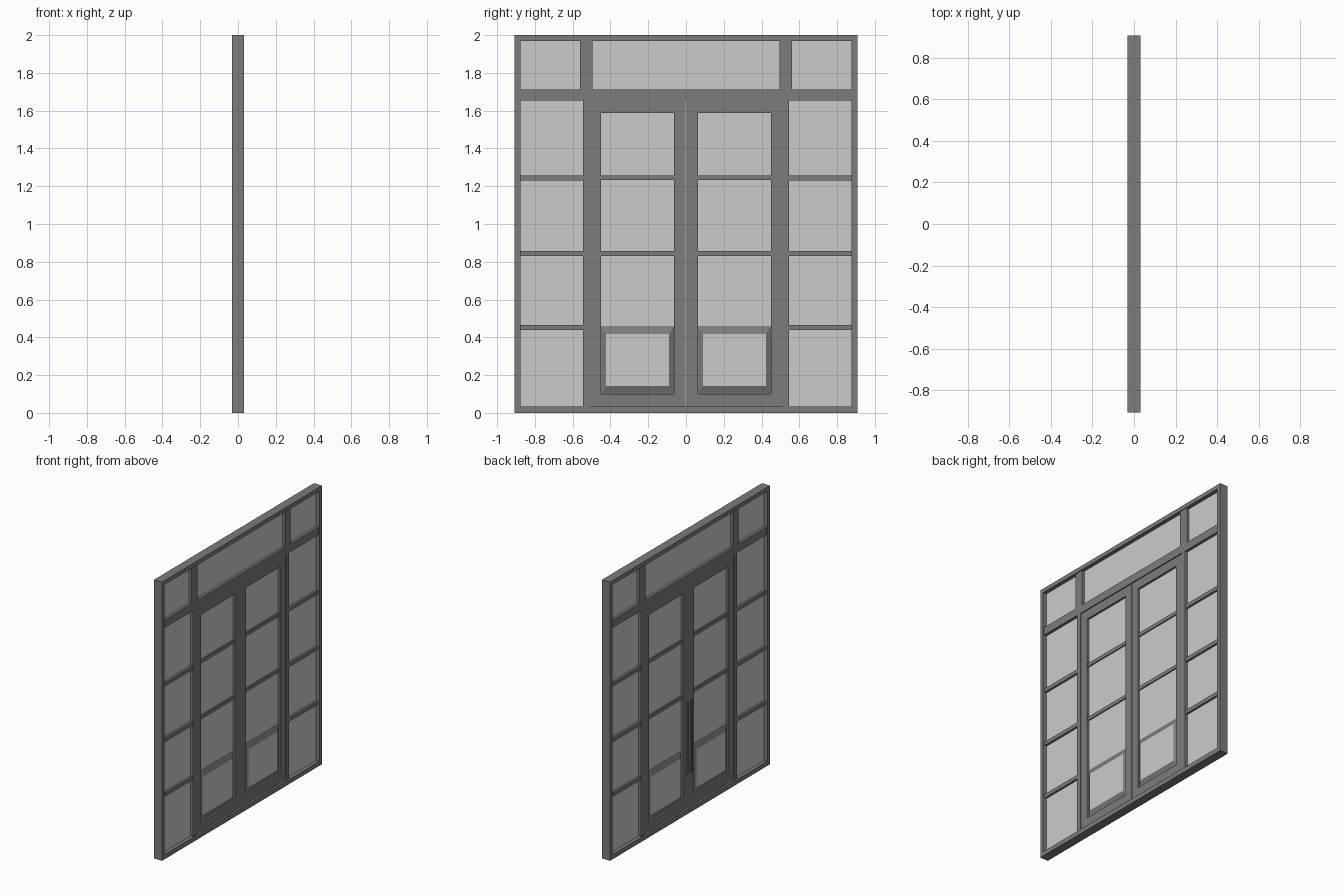
import bpy, bmesh

if "Cube" in bpy.data.objects:
    bpy.data.objects.remove(bpy.data.objects["Cube"])

frame_mat = bpy.data.materials.new("dark_frame")
frame_mat.diffuse_color = (0.2, 0.2, 0.2, 1)
frame_mat.use_nodes = True
frame_mat.node_tree.nodes["Principled BSDF"].inputs["Base Color"].default_value = frame_mat.diffuse_color


def finish(name, bm, mat):
    bmesh.ops.recalc_face_normals(bm, faces=bm.faces)
    me = bpy.data.meshes.new(name)
    bm.to_mesh(me)
    bm.free()
    ob = bpy.data.objects.new(name, me)
    bpy.context.collection.objects.link(ob)
    if mat:
        me.materials.append(mat)
    return ob


def box(name, y0, y1, z0, z1, half, mat=frame_mat, x=0):
    bm = bmesh.new()
    bmesh.ops.create_cube(bm, size=1)
    for v in bm.verts:
        v.co.x = x + v.co.x * 2 * half
        v.co.y = (y0 + y1) / 2 + v.co.y * (y1 - y0)
        v.co.z = (z0 + z1) / 2 + v.co.z * (z1 - z0)
    return finish(name, bm, mat)


def pair(name, y0, y1, z0, z1, half, mat=frame_mat):
    box(name + "_right", y0, y1, z0, z1, half, mat)
    box(name + "_left", -y1, -y0, z0, z1, half, mat)


def ring(name, y0, y1, z0, z1, side, top, bottom, half):
    # rectangular frame with an open centre
    bm = bmesh.new()
    rects = [(y0, y1, z0, z1), (y0 + side, y1 - side, z0 + bottom, z1 - top)]
    loops = []
    for x in (-half, half):
        for a, b, c, d in rects:
            loops.append([bm.verts.new((x, y, z)) for y, z in ((a, c), (b, c), (b, d), (a, d))])
    for p, q in ((0, 1), (1, 3), (3, 2), (2, 0)):
        for i in range(4):
            j = (i + 1) % 4
            bm.faces.new((loops[p][i], loops[p][j], loops[q][j], loops[q][i]))
    return finish(name, bm, frame_mat)


def raised_panel(name, y0, y1, z0, z1, dy, dz, base, top):
    # sloped sides in the frame colour, pale flat field, on both faces
    bm = bmesh.new()
    loops = []
    for x, a, b in ((-top, dy, dz), (-base, 0, 0), (base, 0, 0), (top, dy, dz)):
        loops.append([bm.verts.new((x, y, z)) for y, z in
                      ((y0 + a, z0 + b), (y1 - a, z0 + b), (y1 - a, z1 - b), (y0 + a, z1 - b))])
    for p, q in zip(loops, loops[1:]):
        for i in range(4):
            j = (i + 1) % 4
            bm.faces.new((p[i], p[j], q[j], q[i]))
    for f in (loops[0], loops[3]):
        bm.faces.new(f).material_index = 1
    ob = finish(name, bm, frame_mat)
    ob.data.materials.append(None)


# Outer frame
ring("outer_frame", -0.907, 0.907, 0, 2, 0.03, 0.03, 0.033, 0.032)

# Transom bar and uprights
box("transom_bar", -0.877, 0.877, 1.655, 1.712, 0.025)
pair("transom_mullion", 0.495, 0.562, 1.712, 1.97, 0.025)
pair("side_mullion", 0.512, 0.545, 0.033, 1.655, 0.025)

# Transom glass
box("transom_glass", -0.495, 0.495, 1.712, 1.97, 0.005, None)
pair("corner_glass", 0.562, 0.877, 1.712, 1.97, 0.005, None)

# Sidelights with three bars each
pair("sidelight_glass", 0.545, 0.877, 0.033, 1.655, 0.005, None)
for i, z in enumerate((0.452, 0.844, 1.243)):
    pair(f"sidelight_bar_{i}", 0.545, 0.877, z - 0.014, z + 0.014, 0.02)

# Double doors
for s, side in ((1, "right"), (-1, "left")):
    def span(a, b):
        return (a, b) if s > 0 else (-b, -a)
    ring("door_" + side, *span(0.002, 0.51), 0.035, 1.653, 0.061, 0.065, 0.065, 0.02)
    box("door_glass_" + side, *span(0.063, 0.449), 0.1, 1.588, 0.005, None)
    for i, z in enumerate((0.844, 1.245)):
        box(f"door_bar_{side}_{i}", *span(0.063, 0.449), z - 0.013, z + 0.013, 0.013)
    raised_panel("door_panel_" + side, *span(0.063, 0.449), 0.1, 0.46, 0.026, 0.043, 0.006, 0.02)

    # Pull handle on the back face
    box("pull_handle_" + side, *span(0.018, 0.032), 0.28, 0.8, 0.003, x=-0.029)
    for i, z in enumerate((0.32, 0.76)):
        box(f"handle_mount_{side}_{i}", *span(0.02, 0.03), z - 0.006, z + 0.006, 0.004, x=-0.023)
